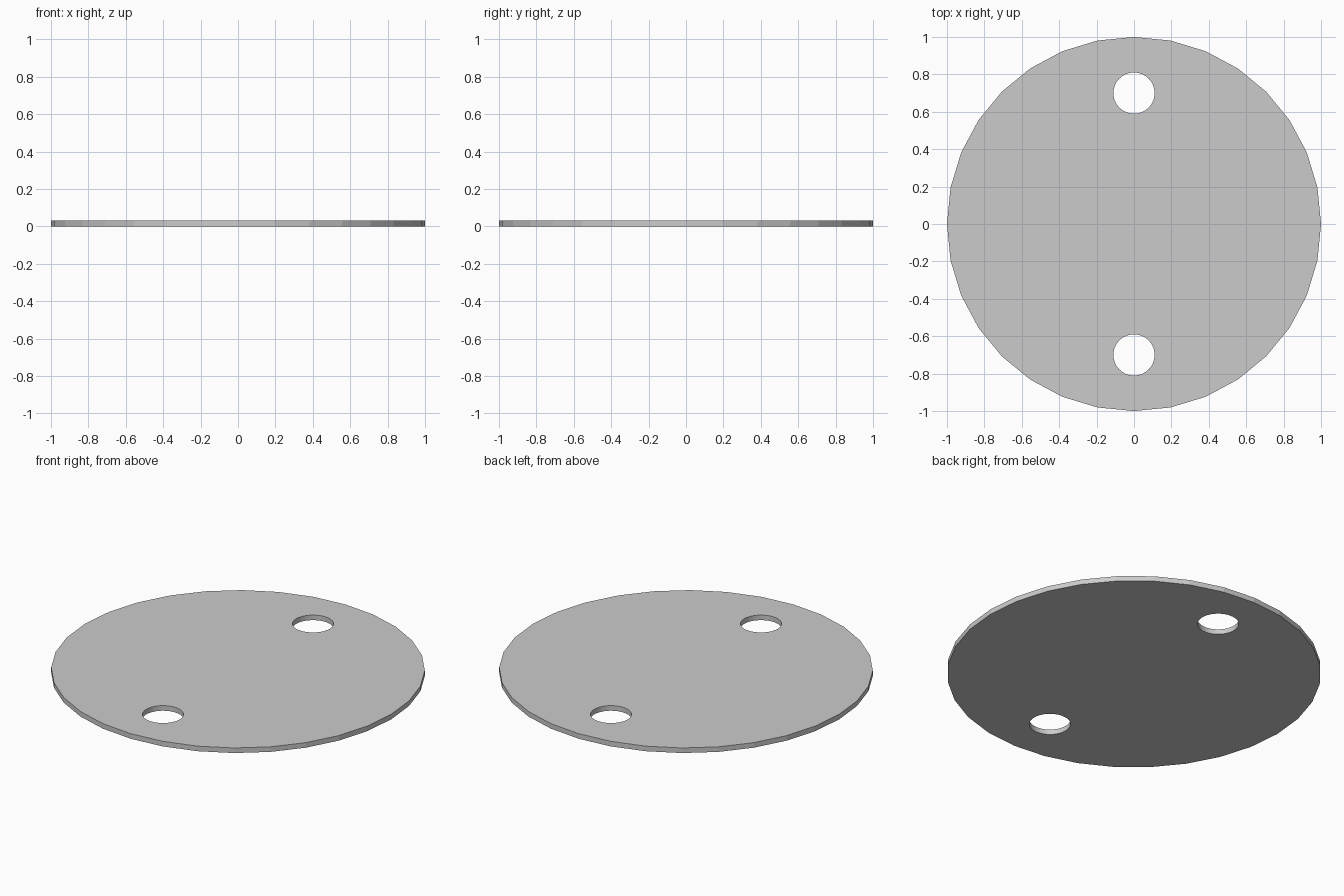
import bpy

if "Cube" in bpy.data.objects:
    bpy.data.objects.remove(bpy.data.objects["Cube"])

THICKNESS = 0.03
HOLE_RADIUS = 0.11
HOLE_OFFSET = 0.70


def cylinder(name, radius, depth, sides, y=0.0):
    bpy.ops.mesh.primitive_cylinder_add(
        vertices=sides, radius=radius, depth=depth,
        location=(0, y, THICKNESS / 2))
    obj = bpy.context.object
    obj.name = name
    return obj


# Thin flat-sided disc
plate = cylinder("round_plate", 1.0, THICKNESS, 32)

# Two round through holes, front and back
for label, side in (("front", -1), ("back", 1)):
    cutter = cylinder(label + "_hole_cutter", HOLE_RADIUS, THICKNESS * 4, 64,
                      side * HOLE_OFFSET)
    cutter.hide_render = True
    bpy.context.view_layer.objects.active = plate
    cut = plate.modifiers.new(label + "_hole", 'BOOLEAN')
    cut.operation = 'DIFFERENCE'
    cut.solver = 'EXACT'
    cut.object = cutter
    bpy.ops.object.modifier_apply(modifier=cut.name)
    bpy.data.objects.remove(cutter)
